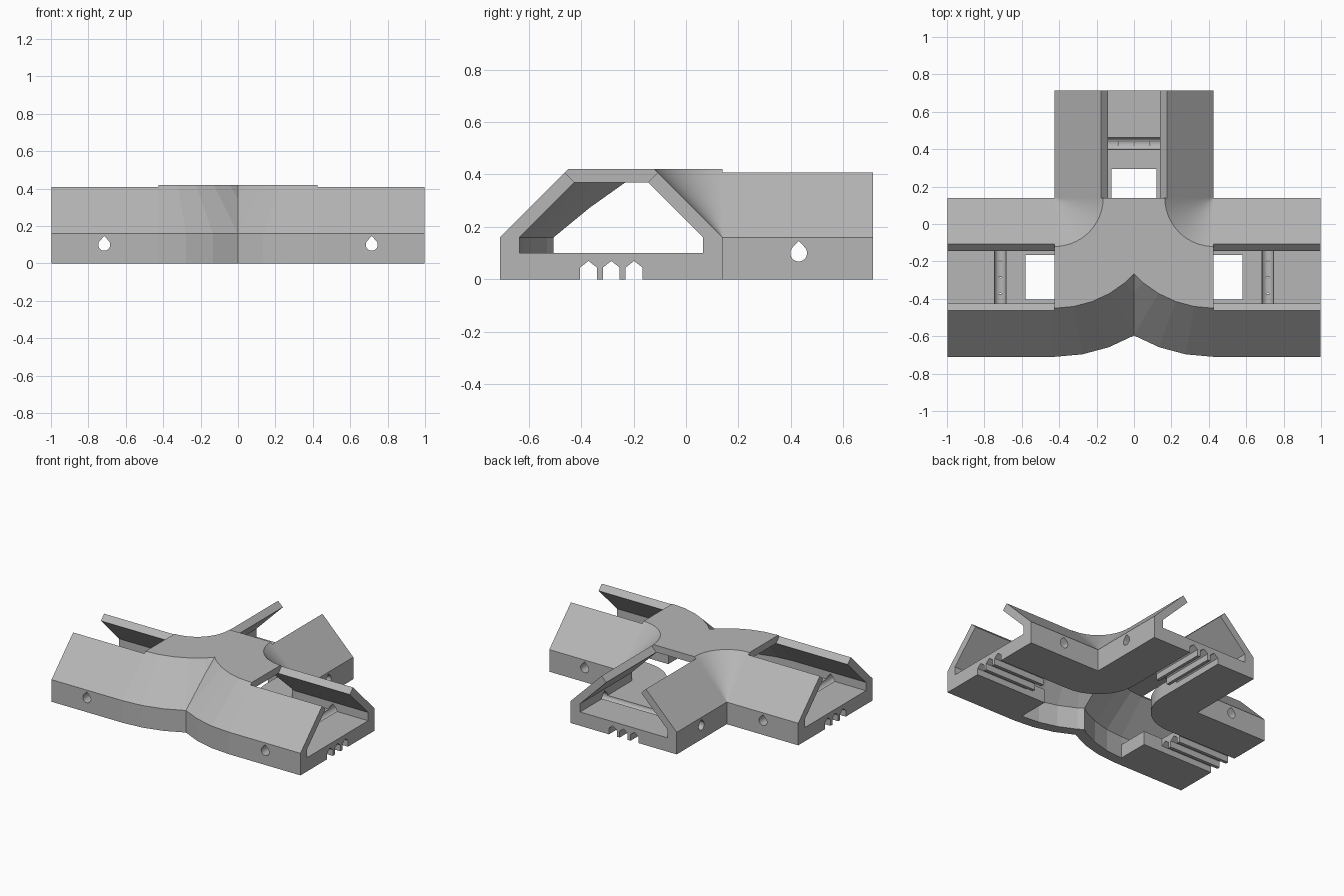
import bpy, bmesh
from math import sin, cos, pi, radians
from mathutils import Vector

if "Cube" in bpy.data.objects:
    bpy.data.objects.remove(bpy.data.objects["Cube"])

CORNER = Vector((0.425, 0.14, 0))   # pivot of the elbow bend
MID = 0.425                         # centre line radius of the channel
LENGTH = 0.573                      # straight arm length
FACET = 10                          # facet size of the outer bend, degrees

grey = bpy.data.materials.new("plain_grey")
grey.use_nodes = True
grey.diffuse_color = (0.47, 0.47, 0.47, 1)
grey.node_tree.nodes["Principled BSDF"].inputs["Base Color"].default_value = (0.47, 0.47, 0.47, 1)


def on_arc(r, a):
    return Vector((-r * sin(radians(a)), -r * cos(radians(a)), 0))


def place(r, z, a, t=0):
    """Point at radius r and height z, at bend angle a, then t along the path."""
    if r > MID:                     # coarse facets on the outside of the bend
        low = a // FACET * FACET
        p = on_arc(r, low).lerp(on_arc(r, low + FACET), (a - low) / FACET)
    else:
        p = on_arc(r, a)
    along = Vector((-cos(radians(a)), sin(radians(a)), 0))
    return CORNER + p + along * t + Vector((0, 0, z))


def loft(name, rings):
    """Closed solid through a row of matching rings."""
    bm = bmesh.new()
    rows = [[bm.verts.new(p) for p in ring] for ring in rings]
    n = len(rows[0])
    for one, two in zip(rows, rows[1:]):
        for i in range(n):
            j = (i + 1) % n
            bm.faces.new((one[i], one[j], two[j], two[i]))
    bm.faces.new(rows[0])
    bm.faces.new(rows[-1])
    bmesh.ops.remove_doubles(bm, verts=bm.verts, dist=1e-5)
    bmesh.ops.recalc_face_normals(bm, faces=bm.faces)
    mesh = bpy.data.meshes.new(name)
    bm.to_mesh(mesh)
    bm.free()
    mesh.materials.append(grey)
    obj = bpy.data.objects.new(name, mesh)
    bpy.context.collection.objects.link(obj)
    return obj


def sweep(name, profile, reach=0):
    """Profile of (radius, height) along arm, bend and arm."""
    stations = [(i * 2.5, 0) for i in range(37)]
    if reach:
        stations = [(0, -reach)] + stations + [(90, reach)]
    return loft(name, [[place(r, z, a, t) for r, z in profile] for a, t in stations])


def mirrored(half):
    """Full profile from its half, given as (offset from centre line, height)."""
    return [(MID - o, z) for o, z in half] + [(MID + o, z) for o, z in reversed(half)]


def arm_cut(name, profile, start, end, a):
    """Straight cutter along one arm."""
    sign = -1 if a == 0 else 1
    return loft(name, [[place(r, z, a, sign * t) for r, z in profile] for t in (start, end)])


# Outer shell and the hollow inside it
body = sweep("channel_junction", mirrored([(0.425, 0), (0.425, 0.16), (0.165, 0.42)]), LENGTH)
cutters = [
    sweep("hollow", mirrored([(0.35, 0.1), (0.35, 0.16), (0.14, 0.37)]), LENGTH + 0.1),
    sweep("floor_opening", [(0.305, -0.1), (0.305, 0.13), (0.775, 0.13), (0.775, -0.1)]),
]

for a in (0, 90):
    # Open top of the arm with bevelled lips
    cutters.append(arm_cut("top_slot", mirrored([(0.07, 0.3), (0.27, 0.5)]), 0, 0.7, a))
    # Square notch in the arm floor
    cutters.append(arm_cut("floor_notch", mirrored([(0.119, -0.1), (0.119, 0.13)]), -0.02, 0.155, a))
    # Three pointed grooves under the floor
    for k in (-1, 0, 1):
        c, w = MID + 0.087 * k, 0.032
        groove = [(c - w, -0.05), (c - w, 0.045), (c, 0.07), (c + w, 0.045), (c + w, -0.05)]
        cutters.append(arm_cut("groove", groove, 0.12, 0.7, a))
    # Teardrop pin hole across the arm
    sign = -1 if a == 0 else 1
    drop = [(0.032 * cos(q), 0.032 * sin(q)) for q in [pi * (0.75 + i / 10.6667) for i in range(17)]]
    drop.append((0, 0.046))
    cutters.append(loft("pin_hole", [[place(r, 0.1 + v, a, sign * (0.29 + u)) for u, v in drop]
                                     for r in (-0.1, 0.95)]))

# Carve one elbow
bpy.context.view_layer.objects.active = body
for cutter in cutters:
    cutter.hide_render = True
    mod = body.modifiers.new("carve", "BOOLEAN")
    mod.operation = "DIFFERENCE"
    mod.solver = "EXACT"
    mod.object = cutter
    bpy.ops.object.modifier_apply(modifier=mod.name)
    bpy.data.objects.remove(cutter)

# Keep the +x half and mirror it into the three-way junction
bm = bmesh.new()
bm.from_mesh(body.data)
bmesh.ops.bisect_plane(bm, geom=bm.verts[:] + bm.edges[:] + bm.faces[:], dist=1e-5,
                       plane_co=(0, 0, 0), plane_no=(1, 0, 0), clear_inner=True)
bm.to_mesh(body.data)
bm.free()
mirror = body.modifiers.new("mirror", "MIRROR")
mirror.use_axis = (True, False, False)
mirror.merge_threshold = 0.0005
bpy.ops.object.modifier_apply(modifier=mirror.name)
